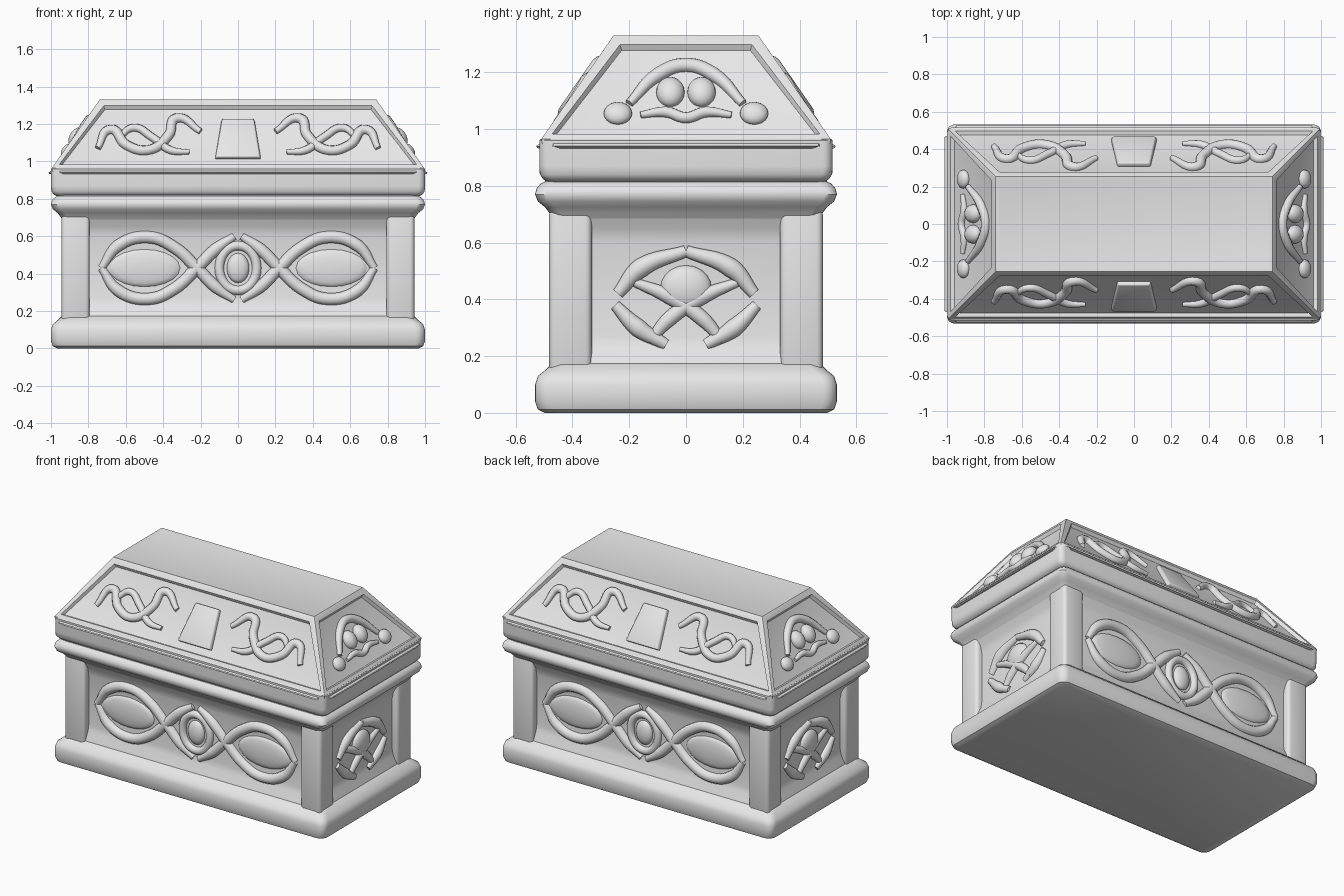
import bpy, bmesh, math
from mathutils import Vector, Matrix

if "Cube" in bpy.data.objects:
    bpy.data.objects.remove(bpy.data.objects["Cube"])

stone = bpy.data.materials.new("pale grey stone")
stone.diffuse_color = (0.8, 0.8, 0.8, 1)
stone.use_nodes = True
stone.node_tree.nodes["Principled BSDF"].inputs["Base Color"].default_value = stone.diffuse_color


def finish(ob, bevel=0.0, angle=40):
    ob.data.materials.clear()
    ob.data.materials.append(stone)
    bpy.ops.object.select_all(action='DESELECT')
    ob.select_set(True)
    bpy.context.view_layer.objects.active = ob
    if bevel:
        m = ob.modifiers.new("soft edges", 'BEVEL')
        m.width, m.segments, m.limit_method = bevel, 3, 'ANGLE'
        m.angle_limit = math.radians(25)
        bpy.ops.object.modifier_apply(modifier=m.name)
    bpy.ops.object.shade_smooth_by_angle(angle=math.radians(angle))
    return ob


def from_bmesh(name, bm, **kw):
    bmesh.ops.recalc_face_normals(bm, faces=bm.faces)
    me = bpy.data.meshes.new(name)
    bm.to_mesh(me)
    bm.free()
    ob = bpy.data.objects.new(name, me)
    bpy.context.collection.objects.link(ob)
    return finish(ob, **kw)


def ring(hx, hy, z, r=0.0, n=5):
    """Rectangle outline with rounded corners."""
    if r == 0:
        return [(hx, hy, z), (-hx, hy, z), (-hx, -hy, z), (hx, -hy, z)]
    pts = []
    for q, (sx, sy) in enumerate([(1, 1), (-1, 1), (-1, -1), (1, -1)]):
        for i in range(n + 1):
            a = math.pi / 2 * (q + i / n)
            pts.append((sx * (hx - r) + r * math.cos(a), sy * (hy - r) + r * math.sin(a), z))
    return pts


def loft(profile, inset_y, r=0.0):
    """Stack outlines from (half width, height) pairs."""
    bm = bmesh.new()
    rows = [[bm.verts.new(p) for p in ring(h, h - inset_y, z, r)] for h, z in profile]
    for a, b in zip(rows, rows[1:]):
        for i in range(len(a)):
            j = (i + 1) % len(a)
            bm.faces.new((a[i], a[j], b[j], b[i]))
    bm.faces.new(rows[0][::-1])
    bm.faces.new(rows[-1])
    return bm


# plinth, recessed body and upper moulding
from_bmesh("plinth", loft([(.965, 0), (.99, .012), (1, .04), (1, .10), (.99, .13),
                            (.965, .15), (.945, .17), (.93, .175)], .468, .05))
from_bmesh("body", loft([(.94, .15), (.93, .19), (.91, .23), (.902, .27), (.902, .60),
                         (.912, .65), (.935, .685), (.945, .72)], .466, .02))
from_bmesh("upper_moulding", loft([(.935, .685), (.95, .705), (.965, .725), (.99, .745), (1, .77),
                                   (.995, .79), (.98, .808), (.965, .815), (.965, .84)], .468, .04))

# corner posts
for sx in (-1, 1):
    for sy in (-1, 1):
        bm = bmesh.new()
        bmesh.ops.create_cube(bm, size=1, matrix=Matrix.Translation((sx * .868, sy * .407, .43))
                              @ Matrix.Diagonal((.15, .15, .58, 1)))
        from_bmesh("corner_post", bm, bevel=.022)

# lid with a sunk panel in each slope
from_bmesh("lid_rim", loft([(.96, .81), (.985, .822), (.998, .84), (1, .87), (1, .96),
                            (.985, .972)], .483, .035))
bm = loft([(.985, .92), (.995, .965), (.74, 1.33)], .485)
bm.normal_update()
slopes = [f for f in bm.faces if .2 < abs(f.normal.z) < .9]
bmesh.ops.inset_individual(bm, faces=slopes, thickness=.045, depth=0)
bmesh.ops.inset_individual(bm, faces=slopes, thickness=.012, depth=-.022)
top = [f for f in bm.faces if f.normal.z > .95]
bmesh.ops.inset_individual(bm, faces=top, thickness=.035, depth=-.007)
from_bmesh("lid", bm, bevel=.012)


# ---- relief ornaments: (u, z) on side k (0 front, 1 right, 2 back, 3 left) ----
def place(u, z, k, lid, lift=0.0):
    if lid:
        w = .51 - .255 * (z - .965) / .365 - .02 + lift * .82
        z += lift * .57
    else:
        w = .436 + lift
    if k % 2:
        w += .485 if lid else .466
    return Matrix.Rotation(k * math.pi / 2, 3, 'Z') @ Vector((u, -w, z))


def band(name, pts, k, lid=False, r=.03, closed=False, lift=0.0):
    cu = bpy.data.curves.new(name, 'CURVE')
    cu.dimensions, cu.bevel_depth, cu.bevel_resolution = '3D', r, 3
    cu.resolution_u, cu.use_fill_caps = 8, True
    sp = cu.splines.new('BEZIER')
    sp.bezier_points.add(len(pts) - 1)
    sp.use_cyclic_u = closed
    for i, (b, (u, z)) in enumerate(zip(sp.bezier_points, pts)):
        b.co = place(u, z, k, lid, lift)
        b.handle_left_type = b.handle_right_type = 'AUTO'
        if not closed and i in (0, len(pts) - 1):
            b.radius = .6
    ob = bpy.data.objects.new(name, cu)
    bpy.context.collection.objects.link(ob)
    bpy.ops.object.select_all(action='DESELECT')
    ob.select_set(True)
    bpy.context.view_layer.objects.active = ob
    bpy.ops.object.convert(target='MESH')
    finish(bpy.context.object, angle=60)


def boss(name, u, z, k, lid, su, sz, h):
    """Flattened dome lying on a side."""
    o = place(u, z, k, lid)
    ax = place(u + 1, z, k, lid) - o
    up = (place(u, z + .1, k, lid) - o).normalized()
    m = Matrix((ax * su, up * sz, ax.cross(up) * h)).transposed().to_4x4()
    m.translation = o
    bm = bmesh.new()
    bmesh.ops.create_uvsphere(bm, u_segments=20, v_segments=10, radius=1, matrix=m)
    from_bmesh(name, bm, angle=60)


def plate(name, pts, k, lid, h):
    bm = bmesh.new()
    lo = [bm.verts.new(place(u, z, k, lid, -.01)) for u, z in pts]
    hi = [bm.verts.new(place(u * .93, z, k, lid, h)) for u, z in pts]
    bm.faces.new(lo)
    bm.faces.new(hi)
    for i in range(len(pts)):
        j = (i + 1) % len(pts)
        bm.faces.new((lo[i], lo[j], hi[j], hi[i]))
    from_bmesh(name, bm, bevel=.008)


for k in (0, 2):
    for s in (-1, 1):
        # interlaced eye-shaped bands
        for t in (-1, 1):
            eye = [(.73, 0), (.64, .12), (.48, .165), (.34, .11), (.22, 0), (.12, -.1), (.02, -.17)]
            band("interlaced_band", [(s * u, .43 + t * v) for u, v in eye], k, r=.034)
        boss("eye_dome", s * .5, .43, k, False, .19, .10, .022)
        # curling beasts on the lid
        beast = [(.2, 1.16), (.33, 1.23), (.37, 1.14), (.48, 1.06), (.6, 1.09), (.68, 1.17), (.75, 1.07)]
        band("lid_beast_back", [(s * u, z) for u, z in beast], k, True, .027)
        legs = [(.26, 1.05), (.36, 1.06), (.46, 1.13), (.56, 1.18), (.64, 1.12)]
        band("lid_beast_legs", [(s * u, z) for u, z in legs], k, True, .022)
    band("centre_knot", [(0, .55), (.1, .43), (0, .31), (-.1, .43)], k, r=.026, closed=True)
    boss("centre_stud", 0, .43, k, False, .06, .08, .03)
    plate("lock_plate", [(-.125, 1.015), (.125, 1.015), (.09, 1.22), (-.09, 1.22)], k, True, .018)

for k in (1, 3):
    # end panel knot
    for s in (-1, 1):
        band("end_knot_arch", [(s * .24, .42), (s * .16, .51), (0, .57)], k, r=.036)
        band("end_knot_foot", [(s * .25, .38), (s * .17, .30), (s * .07, .24)], k, r=.034)
        band("end_knot_cross", [(s * .18, .46), (s * .06, .41), (-s * .06, .33), (-s * .13, .25)], k, r=.028)
        # lid end relief
        boss("lid_rosette", s * .24, 1.055, k, True, .05, .045, .03)
        boss("lid_face_lobe", s * .055, 1.13, k, True, .05, .06, .04)
    boss("end_stud", 0, .44, k, False, .09, .08, .035)
    band("lid_end_arch", [(-.2, 1.09), (-.1, 1.19), (0, 1.225), (.1, 1.19), (.2, 1.09)], k, True, .026)
    band("lid_end_curl", [(-.16, 1.05), (-.07, 1.06), (0, 1.04), (.07, 1.06), (.16, 1.05)], k, True, .02)
